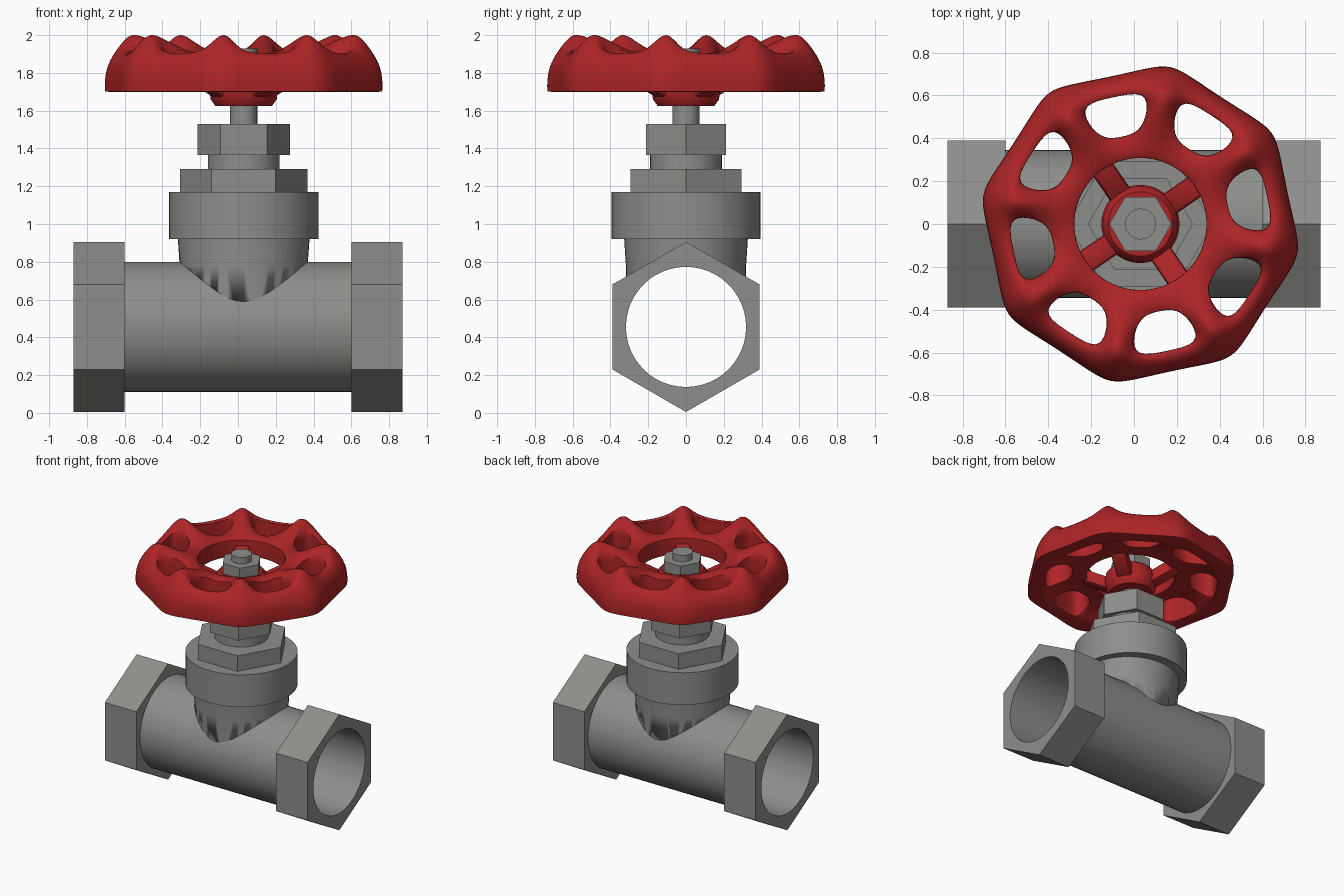
import bpy, bmesh, math
from mathutils import Matrix

if "Cube" in bpy.data.objects:
    bpy.data.objects.remove(bpy.data.objects["Cube"])

AX = 0.03          # x position of the stem axis
PIPE_Z = 0.455     # height of the pipe axis
SPOKE0 = math.radians(-10.5)


def material(name, col):
    m = bpy.data.materials.new(name)
    m.diffuse_color = (*col, 1)
    m.use_nodes = True
    m.node_tree.nodes["Principled BSDF"].inputs["Base Color"].default_value = m.diffuse_color
    return m


grey = material("grey_metal", (0.27, 0.27, 0.26))
red = material("red_paint", (0.42, 0.018, 0.02))


def finish(name, bm, mat, matrix=None, subsurf=0, angle=32):
    bmesh.ops.remove_doubles(bm, verts=bm.verts, dist=1e-5)
    if matrix:
        bm.transform(matrix)
    bmesh.ops.recalc_face_normals(bm, faces=bm.faces)
    me = bpy.data.meshes.new(name)
    bm.to_mesh(me)
    bm.free()
    me.materials.append(mat)
    ob = bpy.data.objects.new(name, me)
    bpy.context.collection.objects.link(ob)
    bpy.ops.object.select_all(action='DESELECT')
    ob.select_set(True)
    bpy.context.view_layer.objects.active = ob
    if subsurf:
        mod = ob.modifiers.new("smooth", 'SUBSURF')
        mod.levels = mod.render_levels = subsurf
        bpy.ops.object.modifier_apply(modifier=mod.name)
    bpy.ops.object.shade_smooth_by_angle(angle=math.radians(angle))
    return ob


def lathe(name, profile, mat, matrix, closed=False, segs=48):
    """Spin (radius, height, is_hex) points; hex rings have a corner at angle 0."""
    bm = bmesh.new()
    rings = []
    for r, z, is_hex in profile:
        ring = []
        for i in range(segs):
            a = math.tau * i / segs
            dev = a % (math.pi / 3) - math.pi / 6
            rr = r * math.cos(math.pi / 6) / math.cos(dev) if is_hex else r
            ring.append(bm.verts.new((rr * math.cos(a), rr * math.sin(a), z)))
        rings.append(ring)
    n = len(rings)
    for k in range(n if closed else n - 1):
        a, b = rings[k], rings[(k + 1) % n]
        for i in range(segs):
            j = (i + 1) % segs
            bm.faces.new((a[i], a[j], b[j], b[i]))
    return finish(name, bm, mat, matrix)


UP = Matrix.Translation((AX, 0, 0))
ALONG_X = Matrix(((0, 0, 1, 0), (0, 1, 0, 0), (1, 0, 0, PIPE_Z), (0, 0, 0, 1)))

# Bored pipe with hexagonal ends
lathe("pipe_body", [(0.45, -0.87, 1), (0.45, -0.60, 1), (0.345, -0.60, 0), (0.345, 0.60, 0),
                    (0.45, 0.60, 1), (0.45, 0.87, 1), (0.318, 0.87, 0), (0.318, -0.87, 0)],
      grey, ALONG_X, closed=True)

# Branch neck, trimmed so that the bore stays clear
neck = lathe("branch_neck", [(0, PIPE_Z, 0), (0.318, PIPE_Z, 0), (0.318, 0.78, 0),
                             (0.328, 0.93, 0), (0, 0.93, 0)],
             grey, UP @ Matrix.Diagonal((1.065, 1, 1, 1)))
cutter = lathe("bore_cutter", [(0, -0.8, 0), (0.331, -0.8, 0), (0.331, 0.8, 0), (0, 0.8, 0)],
               grey, ALONG_X)
cutter.hide_render = True
cut = neck.modifiers.new("bore", 'BOOLEAN')
cut.operation, cut.solver, cut.object = 'DIFFERENCE', 'EXACT', cutter
bpy.context.view_layer.objects.active = neck
bpy.ops.object.modifier_apply(modifier=cut.name)
bpy.data.objects.remove(cutter)

# Stack of round and hexagonal parts on the stem axis
for name, r, z0, z1, is_hex in [
        ("collar", 0.395, 0.92, 1.17, 0), ("bonnet_hex", 0.338, 1.165, 1.29, 1),
        ("bonnet_neck", 0.19, 1.28, 1.37, 0), ("gland_nut", 0.245, 1.365, 1.53, 1),
        ("stem", 0.072, 1.50, 1.93, 0), ("wheel_nut", 0.145, 1.78, 1.88, 1)]:
    lathe(name, [(0, z0, 0), (r, z0, is_hex), (r, z1, is_hex), (0, z1, 0)], grey, UP)

# Handwheel hub
lathe("wheel_hub", [(0, 1.625, 0), (0.15, 1.625, 0), (0.175, 1.66, 0), (0.182, 1.72, 0),
                    (0.175, 1.77, 0), (0.15, 1.80, 0), (0, 1.80, 0)], red, UP)

# Four sloping arms from hub to inner ring
for k in range(4):
    bm = bmesh.new()
    bmesh.ops.create_cube(bm, size=1, matrix=Matrix.Diagonal((0.25, 0.11, 0.09, 1)))
    bmesh.ops.bevel(bm, geom=bm.edges[:], offset=0.02, segments=2, profile=0.5, affect='EDGES')
    m = (UP @ Matrix.Rotation(SPOKE0 + math.radians(45 + 90 * k), 4, 'Z')
         @ Matrix.Translation((0.235, 0, 1.755)) @ Matrix.Rotation(math.radians(-27), 4, 'Y'))
    finish(f"wheel_arm_{k + 1}", bm, red, m)

# Handwheel: polar sheet with eight windows, closed below and subdivided.
# Row: spoke centre (r, z), spoke edge (r, half width, z), mid window (r, z), underside z
ROWS = [((0.31, 1.89), (0.304, 0.0605, 1.89), (0.31, 1.89), 1.76),
        ((0.36, 1.915), (0.353, 0.070, 1.91), (0.36, 1.905), 1.76),
        ((0.43, 1.95), (0.42, 0.082, 1.91), (0.415, 1.88), 1.76),
        ((0.53, 2.01), (0.52, 0.060, 1.94), (0.5, 1.9), 1.75),
        ((0.60, 2.06), (0.617, 0.088, 1.92), (0.605, 1.89), 1.70),
        ((0.66, 1.98), (0.66, 0.095, 1.91), (0.65, 1.905), 1.70),
        ((0.755, 1.83), (0.725, 0.095, 1.83), (0.70, 1.83), 1.70)]
bm = bmesh.new()
top, bot = {}, {}
for i, (c, e, m, zb) in enumerate(ROWS):
    points = [(e[0], -e[1], e[2]), (c[0], 0, c[1]), (e[0], e[1], e[2]),
              (m[0] * math.cos(math.pi / 8), m[0] * math.sin(math.pi / 8), m[1])]
    for j in range(32):
        if i == 3 and j % 4 == 3:
            continue
        u, v, z = points[j % 4]
        a = SPOKE0 + (j // 4) * math.pi / 4
        x, y = u * math.cos(a) - v * math.sin(a), u * math.sin(a) + v * math.cos(a)
        top[i, j] = bm.verts.new((x, y, z))
        bot[i, j] = bm.verts.new((x, y, zb))
edges = set()
for i in range(len(ROWS) - 1):
    for j in range(32):
        if i in (2, 3) and j % 4 > 1:
            continue
        n = (j + 1) % 32
        cell = [(i, j), (i + 1, j), (i + 1, n), (i, n)]
        # the window row skips its unused middle column
        bm.faces.new([top[p] for p in cell])
        bm.faces.new([bot[p] for p in reversed(cell)])
        edges.update(zip(cell, cell[1:] + cell[:1]))
crease = bm.edges.layers.float.new("crease_edge")
for a, b in sorted(edges):
    if (b, a) not in edges:
        bm.faces.new((top[b], top[a], bot[a], bot[b]))
        outer = a[0] == b[0] == len(ROWS) - 1
        bm.edges.get((top[a], top[b]))[crease] = 0.0 if outer else 0.7
        bm.edges.get((bot[a], bot[b]))[crease] = 0.8
finish("handwheel", bm, red, UP, subsurf=2, angle=40)
